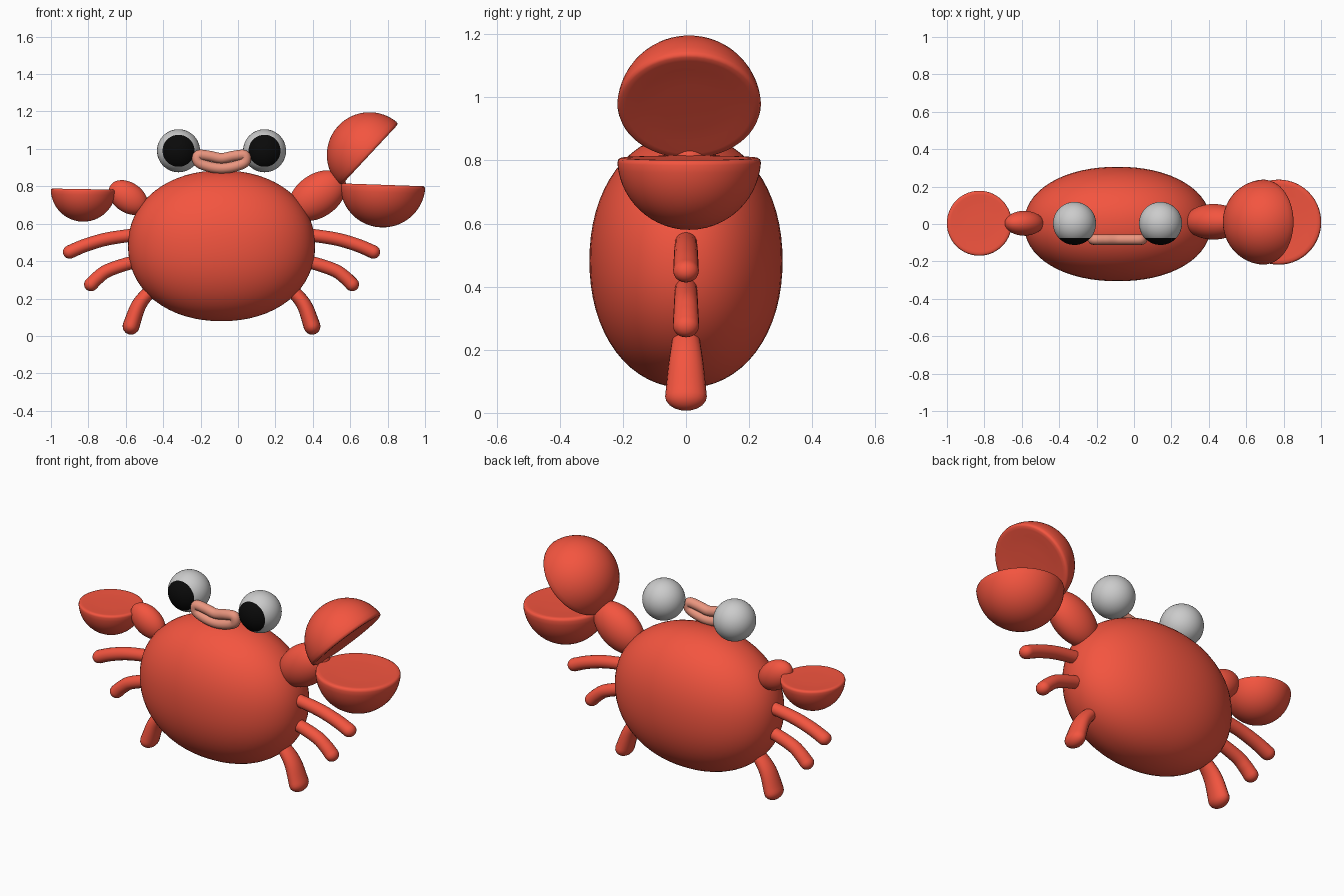
import bpy, bmesh
from math import sin, cos, pi, radians, copysign
from mathutils import Vector, Matrix

if "Cube" in bpy.data.objects:
    bpy.data.objects.remove(bpy.data.objects["Cube"])

CX = -0.088  # x of the body's mirror plane


def material(name, rgb):
    m = bpy.data.materials.new(name)
    m.diffuse_color = (*rgb, 1)
    m.use_nodes = True
    m.node_tree.nodes["Principled BSDF"].inputs["Base Color"].default_value = m.diffuse_color
    return m


RED = material("red shell", (0.90, 0.09, 0.05))
PINK = material("pink lips", (0.82, 0.30, 0.21))
BLACK = material("black pupil", (0.003, 0.003, 0.003))


def finish(name, bm, mat=None):
    bmesh.ops.recalc_face_normals(bm, faces=bm.faces)
    for f in bm.faces:
        f.smooth = True
    me = bpy.data.meshes.new(name)
    bm.to_mesh(me)
    bm.free()
    if mat:
        me.materials.append(mat)
    ob = bpy.data.objects.new(name, me)
    bpy.context.collection.objects.link(ob)
    return ob


def ellipsoid(name, loc, radii, tilt=0, power=2.0, mat=RED):
    """Ellipsoid tilted in the front plane; power above 2 makes it boxier."""
    bm = bmesh.new()
    bmesh.ops.create_uvsphere(bm, u_segments=64, v_segments=32, radius=1)
    for v in bm.verts:
        k = sum(abs(c) ** power for c in v.co) ** (-1 / power)
        v.co = Vector([c * k * r for c, r in zip(v.co, radii)])
    bm.transform(Matrix.Translation(loc) @ Matrix.Rotation(-radians(tilt), 4, 'Y'))
    return finish(name, bm, mat)


def tube(name, pts, r0, r1, ywide=(1, 1), closed=False, mat=RED, n=20):
    """Round-ended tapered tube along a smooth path of (x, z) points."""
    P = [Vector(p) for p in pts]
    m = len(P)

    def at(i):
        if closed:
            return P[i % m]
        if i < 0:
            return 2 * P[0] - P[1]
        return P[i] if i < m else 2 * P[-1] - P[-2]

    spans, steps = (m if closed else m - 1), 8
    path = []
    for i in range(spans):
        a, b, c, d = (at(i + j) for j in (-1, 0, 1, 2))
        for s in range(steps):
            t = s / steps
            path.append(0.5 * (2 * b + (c - a) * t + (2 * a - 5 * b + 4 * c - d) * t * t
                               + (3 * b - a - 3 * c + d) * t ** 3))
    if not closed:
        path.append(P[-1])
    k = len(path)
    rings = []
    for i, p in enumerate(path):
        if closed:
            tan = path[(i + 1) % k] - path[i - 1]
        else:
            tan = path[min(i + 1, k - 1)] - path[max(i - 1, 0)]
        u = i / (k - 1)
        rings.append((p, tan.normalized(), r0 + (r1 - r0) * u, ywide[0] + (ywide[1] - ywide[0]) * u))
    if not closed:  # domed tip
        p, tan, r, w = rings[-1]
        for a in (18, 36, 54, 70, 82, 89):
            rings.append((p + tan * r * sin(radians(a)), tan, r * cos(radians(a)), w))
    bm = bmesh.new()
    loops = []
    for p, tan, r, w in rings:
        loops.append([bm.verts.new((p.x - tan.y * r * cos(2 * pi * j / n), w * r * sin(2 * pi * j / n),
                                    p.y + tan.x * r * cos(2 * pi * j / n))) for j in range(n)])
    for i in range(len(loops) if closed else len(loops) - 1):
        A, B = loops[i], loops[(i + 1) % len(loops)]
        for j in range(n):
            bm.faces.new((A[j], A[(j + 1) % n], B[(j + 1) % n], B[j]))
    if not closed:
        bm.faces.new(loops[0])
        bm.faces.new(loops[-1])
    return finish(name, bm, mat)


def pincer(name, loc, r, tilt):
    """Half ball with a soft rim and a slightly dished flat side, lathed."""
    prof = [(0, -.02), (.4, -.02), (.7, -.014), (.88, 0), (.95, 0), (.985, -.02)]
    prof += [(cos(radians(a)), -sin(radians(a))) for a in range(4, 88, 6)] + [(0, -1)]
    bm = bmesh.new()
    vs = [bm.verts.new((x * r, 0, z * r)) for x, z in prof]
    es = [bm.edges.new(e) for e in zip(vs, vs[1:])]
    bmesh.ops.spin(bm, geom=vs + es, cent=(0, 0, 0), axis=(0, 0, 1), angle=2 * pi,
                   steps=56, use_duplicate=False)
    bmesh.ops.remove_doubles(bm, verts=bm.verts, dist=1e-5)
    bm.transform(Matrix.Translation(loc) @ Matrix.Rotation(-radians(tilt), 4, 'Y'))
    return finish(name, bm, RED)


# Body
ellipsoid("body", (CX, 0, 0.482), (0.5, 0.306, 0.403), power=2.12)

# Eyes: the pole faces forward, the cap around it is the black pupil
for side, s in (("left", -1), ("right", 1)):
    bm = bmesh.new()
    bmesh.ops.create_uvsphere(bm, u_segments=48, v_segments=30, radius=0.115)
    bm.transform(Matrix.Rotation(radians(90), 4, 'X'))
    for f in bm.faces:
        f.material_index = int(f.calc_center_median().y < -0.115 * cos(radians(48)))
    bm.transform(Matrix.Translation((CX + s * 0.23, 0.003, 0.99)))
    eye = finish(side + "_eye", bm)
    eye.data.materials.append(None)
    eye.data.materials.append(BLACK)

# Lips: a closed loop of tube
lips = tube("lips", [(-.122, .966), (-.065, .962), (0, .95), (.065, .962), (.122, .966),
                     (.124, .93), (.07, .906), (0, .896), (-.07, .906), (-.124, .93)],
            0.028, 0.028, closed=True, mat=PINK)
lips.location = (CX, -0.083, 0)

# Legs, the same three on each side
LEGS = [("upper_leg", [(.42, .542), (.50, .536), (.623, .516), (.73, .484), (.812, .449)], .034, .036, (1, 1.13)),
        ("middle_leg", [(.43, .40), (.50, .387), (.607, .35), (.66, .313), (.698, .276)], .034, .037, (1, 1.13)),
        ("lower_leg", [(.34, .27), (.40, .22), (.447, .155), (.484, .052)], .032, .045, (1.15, 1.47))]
for side, s in (("left", -1), ("right", 1)):
    for name, pts, r0, r1, w in LEGS:
        tube(f"{side}_{name}", [(CX + s * x, z) for x, z in pts], r0, r1, w)

# Arms and claws
ellipsoid("right_arm", (0.425, 0.012, 0.75), (0.17, 0.095, 0.115), tilt=35)
ellipsoid("left_arm", (-0.587, 0.004, 0.74), (0.115, 0.066, 0.08), tilt=-35)
pincer("right_claw_lower", (0.774, 0.01, 0.808), 0.228, -2)
pincer("right_claw_upper", (0.703, 0.01, 0.968), 0.228, 180 + 47)
pincer("left_claw", (-0.827, 0.004, 0.785), 0.174, -1)
